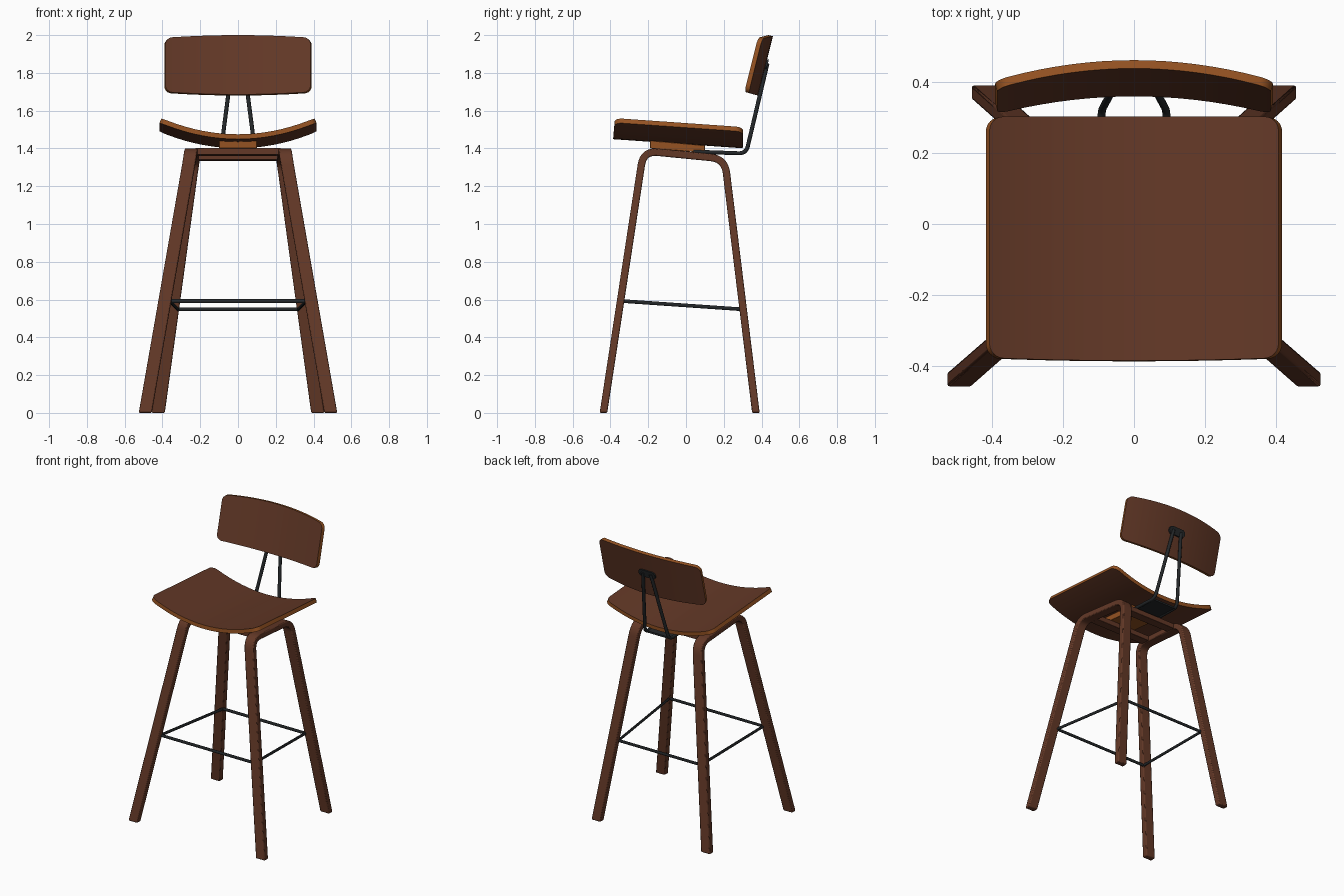
import bpy, bmesh, math
from mathutils import Vector

if "Cube" in bpy.data.objects:
    bpy.data.objects.remove(bpy.data.objects["Cube"])


def material(name, rgb):
    m = bpy.data.materials.new(name)
    m.diffuse_color = (*rgb, 1)
    m.use_nodes = True
    m.node_tree.nodes["Principled BSDF"].inputs["Base Color"].default_value = m.diffuse_color
    return m


WALNUT = material("walnut brown", (0.125, 0.040, 0.020))
EDGE = material("light plywood edge", (0.30, 0.085, 0.016))
BLACK = material("black metal", (0.017, 0.020, 0.022))


def finish(bm, name, mats, bevel=0.0, smooth=True):
    bmesh.ops.recalc_face_normals(bm, faces=bm.faces)
    me = bpy.data.meshes.new(name)
    bm.to_mesh(me)
    bm.free()
    ob = bpy.data.objects.new(name, me)
    bpy.context.collection.objects.link(ob)
    for m in mats:
        me.materials.append(m)
    if bevel:
        b = ob.modifiers.new("bevel", 'BEVEL')
        b.width, b.segments, b.limit_method = bevel, 2, 'ANGLE'
        b.angle_limit = math.radians(40)
    if smooth:
        bpy.ops.object.select_all(action='DESELECT')
        ob.select_set(True)
        bpy.context.view_layer.objects.active = ob
        bpy.ops.object.shade_smooth_by_angle(angle=math.radians(35))
    return ob


def loft(bm, rings):
    """Skin a list of equal point rings and cap both ends."""
    vs = [[bm.verts.new(p) for p in r] for r in rings]
    n = len(vs[0])
    for a, b in zip(vs, vs[1:]):
        for i in range(n):
            f = bm.faces.new((a[i], a[(i + 1) % n], b[(i + 1) % n], b[i]))
            f.material_index = i % 2      # odd sides are the panel edges
    for r in (vs[0], vs[-1]):
        bm.faces.new(r).material_index = 1
    return bm


def fillet(a, c, b, r, steps=8):
    """Round corner c between a and b."""
    a, c, b = Vector(a), Vector(c), Vector(b)
    p, q = c + (a - c).normalized() * r, c + (b - c).normalized() * r
    return [p.lerp(c, t).lerp(c.lerp(q, t), t) for t in (i / steps for i in range(steps + 1))]


def columns(half, r):
    """x stations with inset of the ends for rounded corners."""
    arc = [(half - r + r * math.sin(k * math.pi / 12), r - r * math.cos(k * math.pi / 12)) for k in range(7)]
    n = 16
    mid = [(-half + r + 2 * (half - r) * i / n, 0) for i in range(1, n)]
    return [(-x, i) for x, i in reversed(arc)] + mid + arc


# seat: curved plywood sheet sloping to the back, with light edges
def seat_top(x, y):
    return Vector((x, y, 1.475 - 0.07 * (y + 0.385) + 0.087 * (x / 0.408) ** 2))


rings = []
for x, inset in columns(0.406, 0.04):
    n = Vector((-2 * 0.087 * x / 0.408 ** 2, 0.07, 1)).normalized() * 0.026
    lo, hi = -0.384 + 0.008 * (x / 0.4) ** 2 + inset, 0.302 - inset
    a, b = seat_top(x, lo), seat_top(x, hi)
    rings.append([a, b, b - n, a - n])
finish(loft(bmesh.new(), rings), "seat", [WALNUT, EDGE])


# backrest: curved tilted sheet
def rest_front(x, z):
    return Vector((x, 0.357 + 0.25 * (z - 1.68) - 0.053 * (x / 0.385) ** 2, z))


rings = []
for x, inset in columns(0.384, 0.035):
    n = Vector((2 * 0.053 * x / 0.385 ** 2, 1, -0.25)).normalized() * 0.024
    bow = 0.014 * (x / 0.385) ** 2
    a, b = rest_front(x, 1.686 + bow + inset), rest_front(x, 2.0 - bow - inset)
    rings.append([a, b, b + n, a + n])
finish(loft(bmesh.new(), rings), "backrest", [WALNUT, EDGE])

# side frames: bent wood, front leg + top rail + back leg in one piece
P0, C1, C2, P3 = (-0.437, 0), (-0.225, 1.387), (0.205, 1.345), (0.37, 0)
path = [Vector(P0)] + fillet(P0, C1, C2, 0.075) + fillet(C1, C2, P3, 0.075) + [Vector(P3)]
for side, label in ((-1, "left"), (1, "right")):
    rings = []
    for i, p in enumerate(path):
        t = (path[min(i + 1, len(path) - 1)] - path[max(i - 1, 0)]).normalized()
        n = Vector((-t.y, t.x)) * 0.0195
        if i == 0:
            n = Vector((-0.02, 0))
        elif i == len(path) - 1:
            n = Vector((0.02, 0))
        front = 0.491 - 0.245 * p.y / 1.4
        back = 0.422 - 0.187 * p.y / 1.36
        w = min(max((p.x + 0.2) / 0.4, 0), 1)
        cx = side * (front * (1 - w) + back * w)
        o, q = p + n, p - n
        h = 0.0345
        rings.append([(cx - h, *o), (cx + h, *o), (cx + h, *q), (cx - h, *q)])
    bm = loft(bmesh.new(), rings)
    for f in bm.faces:
        f.material_index = 0
    finish(bm, label + "_leg_frame", [WALNUT], bevel=0.006)


def box(name, mat, x, y0, y1, z, h, slope=0.105, bevel=0.003):
    """Box across the centre whose top and bottom follow the rail slope."""
    bm = bmesh.new()
    ring = [(y0, z - slope * y0), (y1, z - slope * y1),
            (y1, z + h - slope * y1), (y0, z + h - slope * y0)]
    loft(bm, [[(s * x, *p) for p in ring] for s in (-1, 1)])
    for f in bm.faces:
        f.material_index = 0
    finish(bm, name, [mat], bevel)


# cross rails, seat block and mounting plate
box("front_cross_rail", WALNUT, 0.225, -0.18, -0.11, 1.348, 0.036)
box("back_cross_rail", WALNUT, 0.215, 0.08, 0.15, 1.348, 0.036)
box("seat_block", EDGE, 0.10, -0.19, 0.10, 1.385, 0.04, slope=0.085)
box("mounting_plate", BLACK, 0.09, 0.04, 0.302, 1.382, 0.012, slope=0.05, bevel=0)


def rod(name, pts, r, cyclic=False):
    cu = bpy.data.curves.new(name, 'CURVE')
    cu.dimensions, cu.bevel_depth, cu.bevel_resolution = '3D', r, 3
    cu.use_fill_caps = True
    s = cu.splines.new('POLY')
    s.points.add(len(pts) - 1)
    for p, v in zip(s.points, pts):
        p.co = (*v, 1)
    s.use_cyclic_u = cyclic
    ob = bpy.data.objects.new(name, cu)
    bpy.context.collection.objects.link(ob)
    cu.materials.append(BLACK)
    bpy.ops.object.select_all(action='DESELECT')
    ob.select_set(True)
    bpy.context.view_layer.objects.active = ob
    bpy.ops.object.convert(target='MESH')
    bpy.ops.object.shade_smooth_by_angle(angle=math.radians(40))


# back support rods, bent up from under the seat
for s, label in ((-1, "left"), (1, "right")):
    a, c, b = (s * 0.095, 0.04, 1.383), (s * 0.092, 0.318, 1.373), (s * 0.03, 0.431, 1.85)
    rod(label + "_back_rod", [a] + fillet(a, c, b, 0.04) + [b], 0.011)

# oval bracket on the rear of the backrest
bm = bmesh.new()
rings = []
for d in (0.019, 0.034):
    ring = []
    for k in range(24):
        t = 2 * math.pi * k / 24
        u = 0.038 if math.cos(t) > 0 else -0.038
        ring.append(rest_front(0, 1.845 + 0.026 * math.sin(t)) + Vector((u + 0.026 * math.cos(t), d, 0)))
    rings.append(ring)
loft(bm, rings)
for f in bm.faces:
    f.material_index = 0
finish(bm, "backrest_bracket", [BLACK])

# footrest ring between the four legs
rod("footrest_ring", [(-0.362, -0.335, 0.592), (0.362, -0.335, 0.592),
                      (0.318, 0.288, 0.549), (-0.318, 0.288, 0.549)], 0.010, True)
